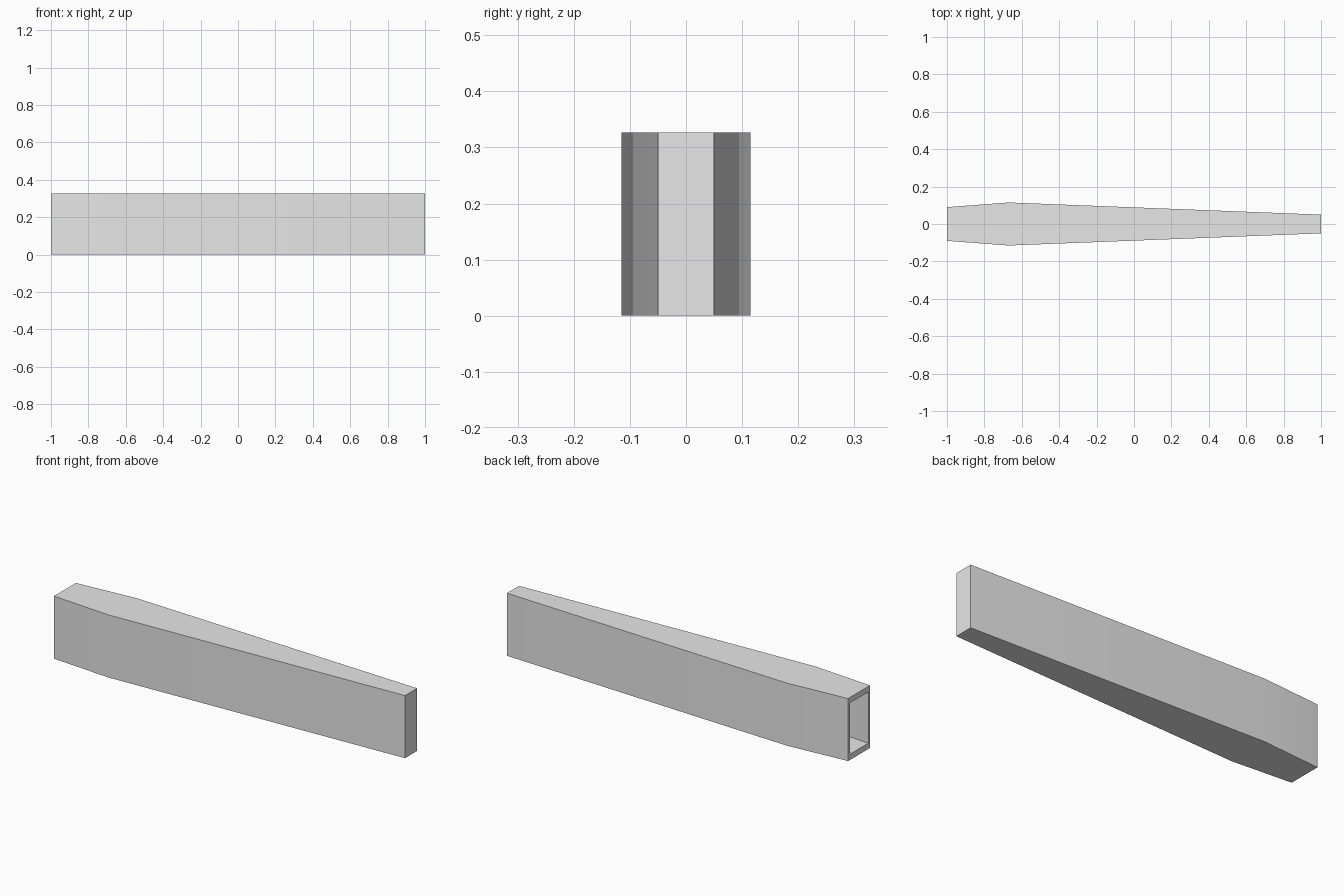
import bpy
import bmesh

cube = bpy.data.objects.get("Cube")
if cube:
    bpy.data.objects.remove(cube, do_unlink=True)

HEIGHT = 0.327
SIDE_WALL = 0.014
FLOOR_WALL = 0.03
END_WALL = 0.03

# Half width along the length: open mouth, widest point, closed tip
OUTLINE = [(-1.0, 0.09), (-0.67, 0.115), (1.0, 0.05)]

grey = bpy.data.materials.new("light_grey")
grey.use_nodes = True
colour = (0.8, 0.8, 0.8, 1.0)
grey.diffuse_color = colour
grey.node_tree.nodes["Principled BSDF"].inputs["Base Color"].default_value = colour


def ring(bm, x, half_width, inset):
    """Rectangular cross-section at x."""
    low, high = inset, HEIGHT - inset
    corners = [(-half_width, low), (half_width, low),
               (half_width, high), (-half_width, high)]
    return [bm.verts.new((x, y, z)) for y, z in corners]


bm = bmesh.new()

# One continuous skin: outside from tip to mouth, then back along the cavity
rings = [ring(bm, x, w, 0) for x, w in reversed(OUTLINE)]
for x, w in OUTLINE:
    inner_x = x - END_WALL if x == OUTLINE[-1][0] else x
    rings.append(ring(bm, inner_x, w - SIDE_WALL, FLOOR_WALL))

for a, b in zip(rings, rings[1:]):
    for i in range(4):
        j = (i + 1) % 4
        bm.faces.new((a[i], a[j], b[j], b[i]))

# Closed tip and the bottom of the cavity
bm.faces.new(rings[0])
bm.faces.new(rings[-1])
bmesh.ops.recalc_face_normals(bm, faces=bm.faces)

mesh = bpy.data.meshes.new("hollow_sleeve")
bm.to_mesh(mesh)
bm.free()
mesh.materials.append(grey)
sleeve = bpy.data.objects.new("hollow_sleeve", mesh)
bpy.context.collection.objects.link(sleeve)

# Soft bend along the sides, crisp corners
bpy.ops.object.select_all(action="DESELECT")
sleeve.select_set(True)
bpy.context.view_layer.objects.active = sleeve
bpy.ops.object.shade_smooth_by_angle(angle=0.52)
